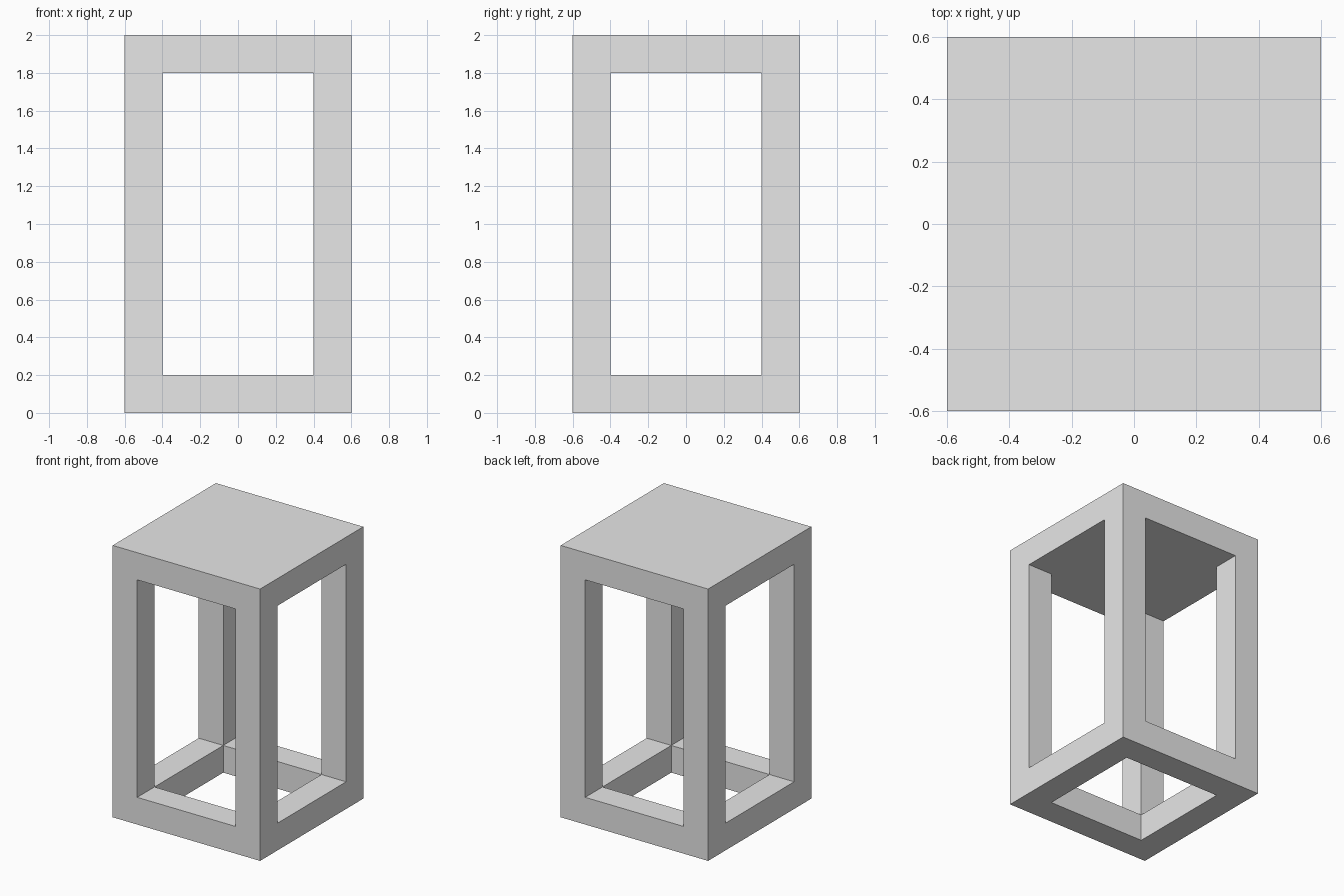
import bpy
import bmesh

cube = bpy.data.objects.get("Cube")
if cube:
    bpy.data.objects.remove(cube, do_unlink=True)

HALF, BAR, HEIGHT = 0.6, 0.2, 2.0
INNER = HALF - BAR

grey = bpy.data.materials.new("light_grey")
grey.use_nodes = True
COLOUR = (0.8, 0.8, 0.8, 1)
grey.diffuse_color = COLOUR
grey.node_tree.nodes["Principled BSDF"].inputs["Base Color"].default_value = COLOUR

# Solid block: a 3 x 3 x 3 lattice of cells, keeping only the cells that are filled
xy = (-HALF, -INNER, INNER, HALF)
zs = (0, BAR, HEIGHT - BAR, HEIGHT)


def filled(i, j, k):
    """Corner posts, a ring at the bottom and a full slab on top."""
    if not all(0 <= n <= 2 for n in (i, j, k)):
        return False
    corner = i != 1 and j != 1
    ring = k == 0 and (i, j) != (1, 1)
    return corner or ring or k == 2


bm = bmesh.new()
verts = {}


def vert(key):
    if key not in verts:
        verts[key] = bm.verts.new((xy[key[0]], xy[key[1]], zs[key[2]]))
    return verts[key]


# Outer skin: one face wherever a filled cell meets an empty one
for i in range(3):
    for j in range(3):
        for k in range(3):
            if not filled(i, j, k):
                continue
            for axis in range(3):
                for side in (0, 1):
                    cell = [i, j, k]
                    cell[axis] += 2 * side - 1
                    if filled(*cell):
                        continue
                    loop = []
                    for a, b in ((0, 0), (1, 0), (1, 1), (0, 1)):
                        key = [i, j, k]
                        key[axis] += side
                        key[(axis + 1) % 3] += a
                        key[(axis + 2) % 3] += b
                        loop.append(vert(tuple(key)))
                    bm.faces.new(loop if side else loop[::-1])

mesh = bpy.data.meshes.new("open_frame")
bm.to_mesh(mesh)
bm.free()
mesh.materials.append(grey)
frame = bpy.data.objects.new("open_frame", mesh)
bpy.context.collection.objects.link(frame)
